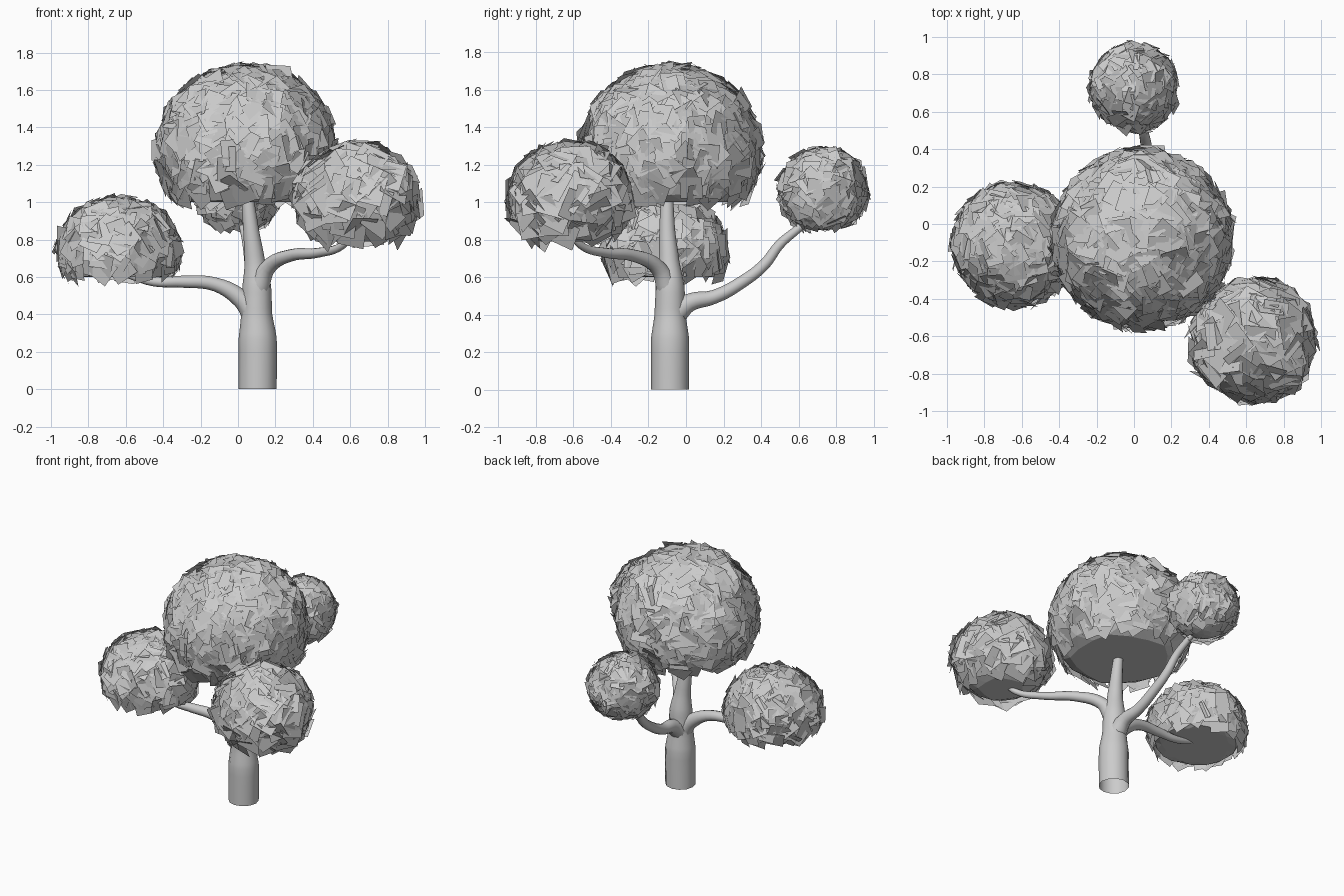
import bpy, bmesh, math, random
from mathutils import Vector, Matrix

random.seed(7)
if "Cube" in bpy.data.objects:
    bpy.data.objects.remove(bpy.data.objects["Cube"], do_unlink=True)

grey = bpy.data.materials.new("plain grey")
grey.use_nodes = True
grey.diffuse_color = (0.6, 0.6, 0.6, 1)
grey.node_tree.nodes["Principled BSDF"].inputs["Base Color"].default_value = (0.6, 0.6, 0.6, 1)


def limb(name, points):
    """Tapered round limb through (x, y, z, radius) points."""
    curve = bpy.data.curves.new(name, "CURVE")
    curve.dimensions = "3D"
    curve.bevel_depth = 1
    curve.bevel_resolution = 4
    curve.resolution_u = 5
    spline = curve.splines.new("BEZIER")
    spline.bezier_points.add(len(points) - 1)
    for p, (x, y, z, r) in zip(spline.bezier_points, points):
        p.co = (x, y, z)
        p.radius = r
        p.handle_left_type = p.handle_right_type = "AUTO"
    obj = bpy.data.objects.new(name, curve)
    bpy.context.collection.objects.link(obj)
    bpy.ops.object.select_all(action="DESELECT")
    obj.select_set(True)
    bpy.context.view_layer.objects.active = obj
    bpy.ops.object.convert(target="MESH")
    obj = bpy.context.object
    obj.data.materials.clear()
    obj.data.materials.append(grey)
    bpy.ops.object.shade_smooth_by_angle(angle=math.radians(50))


def foliage(name, centre, radius, height, floor, count, card):
    """Flat-bottomed leafy crown: faceted core covered in tilted square leaf cards."""
    centre = Vector(centre)
    scale = Vector((radius, radius, height))
    bm = bmesh.new()
    bmesh.ops.create_icosphere(bm, subdivisions=3, radius=1)
    for v in bm.verts:
        v.co = v.co * scale * 0.96 + centre
        v.co.z = max(v.co.z, floor)
    golden = math.pi * (3 - math.sqrt(5))
    for i in range(count):
        # even spiral spread, with a little jitter
        z = 1 - 2 * (i + 0.5) / count
        a = i * golden + random.uniform(-0.15, 0.15)
        ring = math.sqrt(1 - z * z)
        n = Vector((ring * math.cos(a), ring * math.sin(a), z))
        spot = n * scale + centre
        if spot.z < floor + card * 0.2:
            continue
        tilt = Vector([random.gauss(0, 0.17) for _ in range(3)])
        turn = (n + tilt).to_track_quat("Z", "Y").to_matrix().to_4x4()
        spin = Matrix.Rotation(random.uniform(0, math.tau), 4, "Z")
        size = Matrix.Diagonal((random.uniform(0.8, 1.1), random.uniform(0.8, 1.1), 1, 1))
        bmesh.ops.create_grid(bm, x_segments=1, y_segments=1, size=card / 2,
                              matrix=Matrix.Translation(spot) @ turn @ spin @ size)
    mesh = bpy.data.meshes.new(name)
    bm.to_mesh(mesh)
    bm.free()
    mesh.materials.append(grey)
    bpy.context.collection.objects.link(bpy.data.objects.new(name, mesh))


# Trunk and branches
limb("trunk", [(0.105, -0.085, 0, 0.102), (0.105, -0.085, 0.27, 0.102),
               (0.1, -0.085, 0.4, 0.083), (0.1, -0.085, 0.55, 0.077),
               (0.09, -0.09, 0.68, 0.055), (0.07, -0.1, 0.85, 0.042),
               (0.045, -0.1, 1.08, 0.03)])
limb("right_branch", [(0.1, -0.085, 0.38, 0.07), (0.02, -0.085, 0.48, 0.05),
                      (-0.12, -0.09, 0.56, 0.037), (-0.3, -0.1, 0.575, 0.032),
                      (-0.45, -0.1, 0.575, 0.025), (-0.62, -0.11, 0.62, 0.015)])
limb("left_front_branch", [(0.1, -0.09, 0.52, 0.065), (0.16, -0.15, 0.65, 0.042),
                           (0.28, -0.28, 0.715, 0.033), (0.43, -0.43, 0.73, 0.026),
                           (0.56, -0.56, 0.77, 0.02), (0.62, -0.62, 0.85, 0.015)])
limb("back_branch", [(0.1, -0.07, 0.4, 0.07), (0.1, 0.02, 0.465, 0.048),
                     (0.09, 0.15, 0.495, 0.037), (0.08, 0.3, 0.575, 0.033),
                     (0.065, 0.42, 0.67, 0.03), (0.05, 0.5, 0.775, 0.026),
                     (0.03, 0.6, 0.86, 0.022), (0.01, 0.68, 0.93, 0.015)])

# Crowns
foliage("main_crown", (0.045, -0.08, 1.27), 0.475, 0.46, 1.0, 560, 0.13)
foliage("right_crown", (-0.64, -0.11, 0.74), 0.325, 0.28, 0.6, 300, 0.12)
foliage("left_front_crown", (0.635, -0.62, 1.02), 0.32, 0.285, 0.79, 190, 0.16)
foliage("back_crown", (0, 0.73, 1.06), 0.23, 0.22, 0.85, 200, 0.1)
